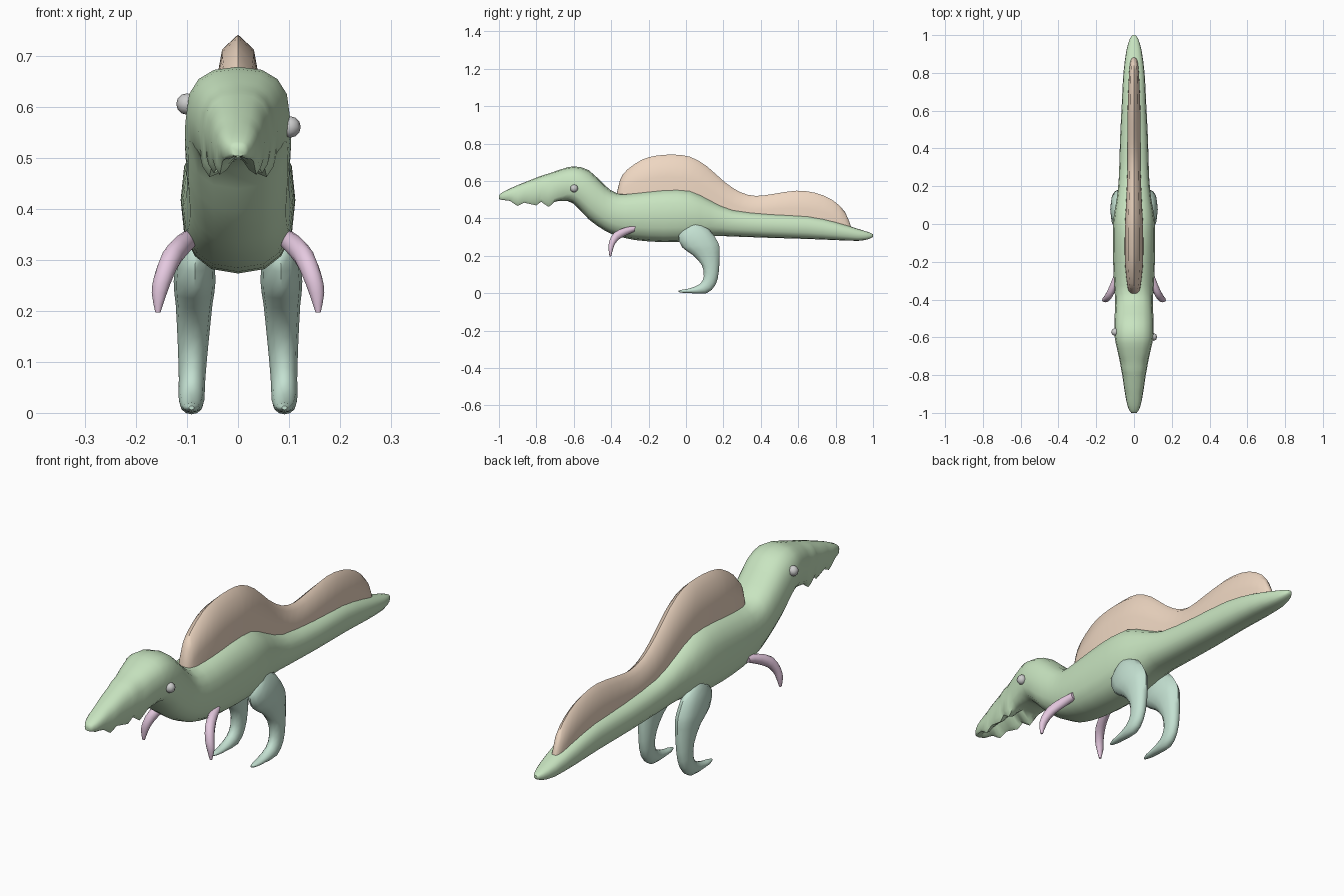
import bpy, bmesh
from math import sin, cos, pi
from mathutils import Vector


def material(name, color):
    m = bpy.data.materials.new(name)
    m.diffuse_color = (*color, 1)
    return m


def catmull(a, b, c, d, t):
    return 0.5 * (2 * b + (c - a) * t + (2 * a - 5 * b + 4 * c - d) * t * t
                  + (3 * b - a - 3 * c + d) * t ** 3)


def signed_pow(v, p):
    return (1 if v >= 0 else -1) * abs(v) ** p


# Ring spanned between two side-view points, with x offset and half width
def ring(ty, tz, by, bz, x, hw, n=12, p=1.0, notch=0.0):
    mid = Vector((x, (ty + by) / 2, (tz + bz) / 2))
    up = Vector((0, (ty - by) / 2, (tz - bz) / 2))
    pts = []
    for i in range(n):
        a = 2 * pi * i / n
        c, s = signed_pow(cos(a), p), signed_pow(sin(a), p)
        if notch and s < 0:
            s = signed_pow(s, 0.6)
        v = mid + up * s + Vector((hw * c, 0, 0))
        if s < 0:
            v.z += notch * max(0, 1 - abs(c) / 0.7)
        pts.append(v)
    return pts


# Skin a list of rings, smoothed lengthwise
def loft(name, rings, mat, steps=2):
    full = []
    k = len(rings)
    for i in range(k - 1):
        q = [rings[max(0, min(k - 1, i + j))] for j in (-1, 0, 1, 2)]
        for s in range(steps):
            full.append([catmull(*v, s / steps) for v in zip(*q)])
    full.append(rings[-1])
    bm = bmesh.new()
    vs = [[bm.verts.new(v) for v in r] for r in full]
    n = len(vs[0])
    for a, b in zip(vs, vs[1:]):
        for i in range(n):
            j = (i + 1) % n
            bm.faces.new((a[i], a[j], b[j], b[i]))
    bm.faces.new(vs[0])
    bm.faces.new(vs[-1])
    bmesh.ops.recalc_face_normals(bm, faces=bm.faces)
    me = bpy.data.meshes.new(name)
    bm.to_mesh(me)
    bm.free()
    ob = bpy.data.objects.new(name, me)
    bpy.context.collection.objects.link(ob)
    me.materials.append(mat)
    bpy.context.view_layer.objects.active = ob
    ob.select_set(True)
    bpy.ops.object.shade_smooth_by_angle(angle=0.9)
    ob.select_set(False)
    return ob


green = material("green", (0.58, 0.78, 0.53))
tan = material("tan", (0.86, 0.68, 0.54))
teal = material("teal", (0.55, 0.75, 0.64))
pink = material("pink", (0.78, 0.58, 0.74))

# Body with head and tail: y, top z, bottom z, half width, mouth hollow
body = [
    (-1.0, .525, .503, .014, 0), (-.98, .54, .494, .028, .012),
    (-.94, .56, .488, .04, .02), (-.90, .578, .457, .047, .05),
    (-.865, .592, .475, .053, .035), (-.80, .618, .457, .062, .06),
    (-.775, .627, .478, .067, .04), (-.735, .64, .447, .074, .06),
    (-.705, .65, .474, .08, .03), (-.66, .665, .487, .09, .01),
    (-.60, .678, .478, .102, 0), (-.52, .658, .395, .104, 0),
    (-.435, .578, .335, .1, 0), (-.37, .535, .307, .102, 0),
    (-.27, .54, .284, .108, 0), (-.12, .557, .273, .112, 0),
    (.02, .553, .28, .11, 0), (.13, .50, .305, .092, 0),
    (.25, .447, .303, .08, 0), (.45, .425, .296, .074, 0),
    (.65, .415, .29, .064, 0), (.80, .382, .284, .056, 0),
    (.92, .344, .28, .04, 0), (.98, .325, .29, .022, 0),
    (1.0, .315, .303, .008, 0)]
loft("body", [ring(y, t, y, b, 0, w, 16, .8, m) for y, t, b, w, m in body], green)

# Back sail: y, top z, base z, half width
sail = [
    (-.37, .53, .47, .018), (-.352, .607, .48, .03), (-.315, .66, .49, .038),
    (-.235, .714, .49, .047), (-.16, .735, .5, .05), (-.07, .741, .5, .05),
    (.02, .73, .49, .048), (.11, .68, .45, .043), (.205, .596, .40, .039),
    (.29, .54, .38, .036), (.375, .52, .37, .036), (.475, .532, .37, .036),
    (.59, .548, .36, .035), (.69, .537, .35, .032), (.78, .50, .33, .028),
    (.85, .435, .32, .022), (.885, .345, .31, .012)]
side = [(1, 0), (.95, .5), (.62, .88), (0, 1), (-.62, .88), (-.95, .5), (-1, 0)]
loft("back_sail", [[Vector((w * u, y, b + (t - b) * v)) for u, v in side]
                   for y, t, b, w in sail], tan)

# Limbs: front y/z, back y/z, x offset, half width
leg = [
    (.0, .355, .06, .38, .075, .025), (-.04, .31, .125, .34, .083, .035),
    (-.02, .245, .172, .27, .085, .041), (.035, .205, .18, .22, .086, .036),
    (.085, .15, .176, .12, .088, .03), (.095, .09, .158, .045, .09, .026),
    (.075, .05, .11, .0, .091, .025), (.02, .026, .03, .0, .091, .019),
    (-.015, .02, -.015, .002, .091, .014), (-.04, .014, -.04, .006, .091, .005)]
arm = [
    (-.27, .36, -.275, .33, .09, .018), (-.33, .35, -.32, .31, .108, .02),
    (-.385, .323, -.358, .288, .129, .021), (-.411, .275, -.38, .262, .145, .019),
    (-.414, .235, -.39, .235, .154, .015), (-.409, .197, -.4, .197, .157, .005)]
for label, data, mat in (("hind_leg", leg, teal), ("front_arm", arm, pink)):
    for tag, sx in (("right", 1), ("left", -1)):
        loft(f"{label}_{tag}",
             [ring(a, b, c, d, sx * x, w) for a, b, c, d, x, w in data], mat)

# Eyes, set slightly unevenly
for tag, loc in (("right", (.102, -.598, .56)), ("left", (-.1, -.572, .605))):
    bpy.ops.mesh.primitive_uv_sphere_add(segments=8, ring_count=6, radius=.021, location=loc)
    eye = bpy.context.object
    eye.name = "eye_" + tag
    bpy.ops.object.shade_smooth()
    eye.select_set(False)
